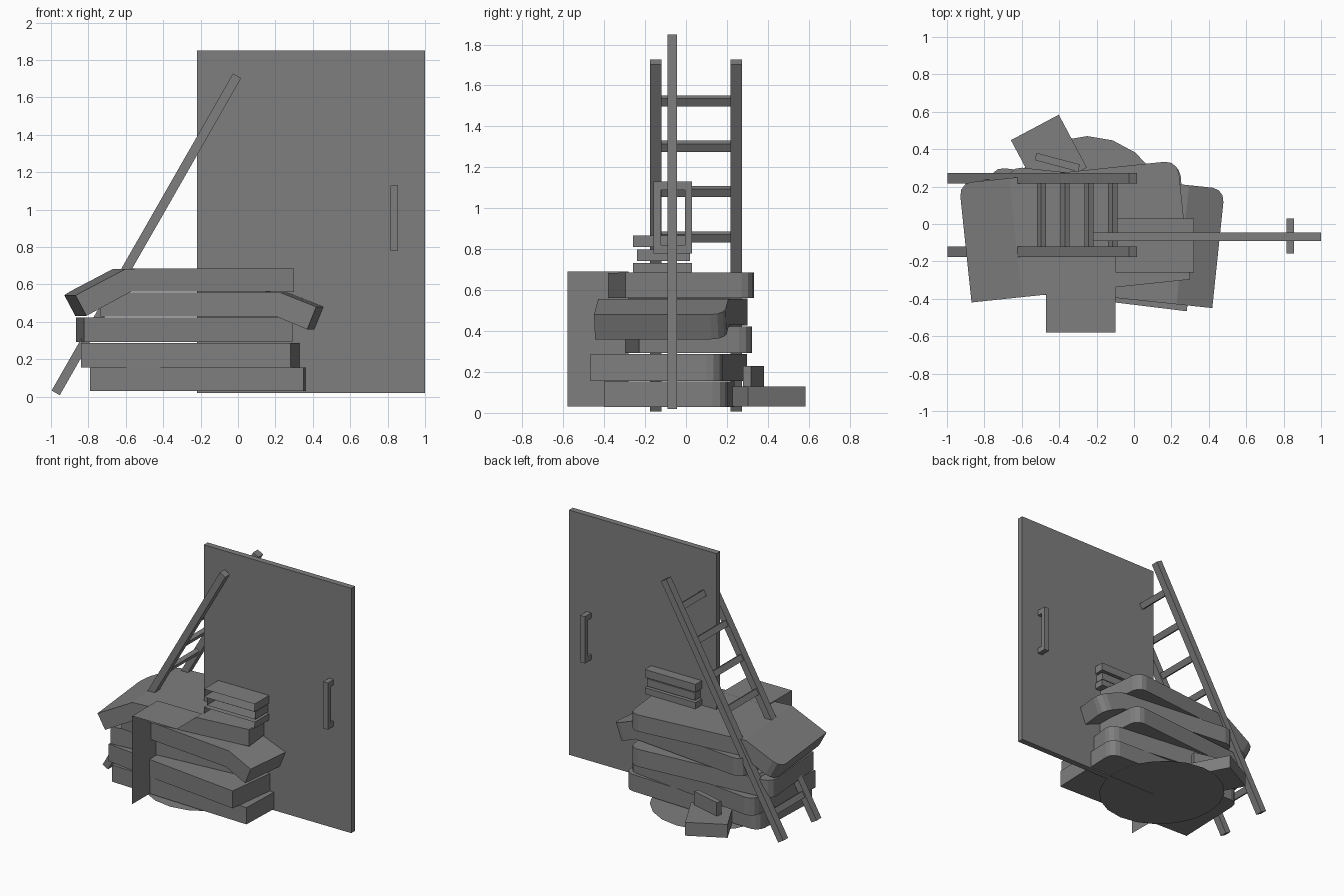
import bpy, bmesh, math
from mathutils import Vector, Matrix

old = bpy.data.objects.get("Cube")
if old:
    bpy.data.objects.remove(old)

grey = bpy.data.materials.new("plain_grey")
grey.use_nodes = True
tone = (0.21, 0.21, 0.21, 1)
grey.diffuse_color = tone
grey.node_tree.nodes["Principled BSDF"].inputs["Base Color"].default_value = tone


def finish(name, bm, loc=(0, 0, 0), turn=0, lean=0):
    mesh = bpy.data.meshes.new(name)
    bm.to_mesh(mesh)
    bm.free()
    mesh.materials.append(grey)
    ob = bpy.data.objects.new(name, mesh)
    ob.location = loc
    ob.rotation_euler = (0, math.radians(lean), math.radians(turn))
    bpy.context.collection.objects.link(ob)
    return ob


def block(size):
    bm = bmesh.new()
    bmesh.ops.create_cube(bm, size=1)
    bmesh.ops.scale(bm, vec=size, verts=bm.verts)
    return bm


def box(name, x, y, z, turn=0):
    """Box given by its (min, max) on each axis."""
    ranges = (x, y, z)
    size = [b - a for a, b in ranges]
    mid = [(a + b) / 2 for a, b in ranges]
    return finish(name, block(size), mid, turn)


def mattress(name, mid, size, turn, bend=None, angle=0):
    """Slab with rounded back corners; one end may droop past x = bend."""
    bm = block(size)
    back = [e for e in bm.edges
            if all(v.co.y > 0 for v in e.verts)
            and abs(e.verts[0].co.z - e.verts[1].co.z) > 0.01]
    bmesh.ops.bevel(bm, geom=back, offset=0.07, segments=3,
                    profile=0.5, affect='EDGES')
    if bend is not None:
        pivot = Vector((bend, 0, 0))
        bmesh.ops.bisect_plane(bm, geom=bm.verts[:] + bm.edges[:] + bm.faces[:],
                               plane_co=pivot, plane_no=(1, 0, 0))
        side = 1 if bend > 0 else -1
        droop = Matrix.Rotation(math.radians(angle * side), 3, 'Y')
        half = Matrix.Rotation(math.radians(angle * side / 2), 3, 'Y')
        for v in bm.verts:
            past = (v.co.x - bend) * side
            if past > 0.001:
                v.co = pivot + droop @ (v.co - pivot)
            elif past > -0.001:
                v.co = pivot + half @ (v.co - pivot)
    return finish(name, bm, mid, turn)


def book(name, x, y, z, turn=0, open_front=True):
    """Book whose cover is turned inside out on top."""
    ranges = (x, y, z)
    bm = block([b - a for a, b in ranges])
    bm.normal_update()
    top = [f for f in bm.faces if f.normal.z > 0.9]
    front = [f for f in bm.faces if f.normal.y < -0.9]
    bmesh.ops.reverse_faces(bm, faces=top)
    if open_front:
        bmesh.ops.delete(bm, geom=front, context='FACES')
    return finish(name, bm, [(a + b) / 2 for a, b in ranges], turn)


# Rug under the pile
rug = bmesh.new()
bmesh.ops.create_circle(rug, cap_ends=True, segments=20, radius=0.46)
bmesh.ops.scale(rug, vec=(0.95, 1, 1), verts=rug.verts)
finish("rug", rug, (-0.25, 0.01, 0.022))

# Pile of mattresses, bottom to top
mattress("mattress_1", (-0.21, -0.08, 0.092), (1.14, 0.6, 0.125), -2)
mattress("mattress_2", (-0.24, -0.08, 0.222), (1.13, 0.64, 0.13), -7)
mattress("mattress_3", (-0.29, 0, 0.357), (1.12, 0.56, 0.13), 5)
mattress("mattress_4", (-0.13, -0.07, 0.493), (1.15, 0.64, 0.13), -6, 0.38, 22)
mattress("mattress_5", (-0.32, -0.04, 0.623), (1.18, 0.64, 0.125), 6, -0.3, 28)

# Folded sheet at the front: a top and a left wall
sheet = bmesh.new()
x0, x1, y0, y1, z0, z1 = -0.47, -0.1, -0.58, -0.28, 0.03, 0.69
top = [sheet.verts.new(p) for p in
       ((x0, y0, z1), (x0, y1, z1), (x1, y1, z1), (x1, y0, z1))]
low = [sheet.verts.new(p) for p in ((x0, y1, z0), (x0, y0, z0))]
sheet.faces.new(top)
sheet.faces.new((top[1], top[0], low[1], low[0]))
finish("folded_sheet", sheet)

# Books on top of the pile
book("book_low", (-0.1, 0.32), (-0.26, 0.03), (0.685, 0.732))
book("book_middle", (-0.09, 0.31), (-0.24, 0.02), (0.742, 0.798))
book("book_high", (-0.1, 0.32), (-0.26, 0.03), (0.81, 0.868))

# Books behind the pile
book("book_floor", (-0.6, -0.31), (0.215, 0.535), (0.03, 0.13), 28, False)
box("book_leaning", (-0.53, -0.29), (0.31, 0.35), (0.13, 0.23), -15)

# Door with a handle on both sides
box("door", (-0.22, 1), (-0.09, -0.045), (0.02, 1.85))
for side, wall, tip in (("front", -0.09, -0.158), ("back", -0.045, 0.03)):
    inner = tip + math.copysign(0.035, wall - tip)
    box(side + "_handle_grip", (0.815, 0.855), sorted((tip, inner)), (0.78, 1.13))
    for end, z in (("lower", 0.78), ("upper", 1.09)):
        box(side + "_handle_" + end, (0.815, 0.855), sorted((wall, inner)),
            (z, z + 0.04))

# Ladder leaning over the pile
foot, head = Vector((-0.975, 0, 0.02)), Vector((-0.005, 0, 1.715))
run = head - foot
lean = math.degrees(math.atan2(run.x, run.z))
for side, y in (("front", -0.148), ("back", 0.245)):
    mid = (foot + head) / 2
    mid.y = y
    finish("ladder_rail_" + side, block((0.05, 0.056, run.length)), mid, 0, lean)
for i in range(7):
    z = 1.525 - 0.222 * i
    spot = foot + run * ((z - foot.z) / run.z)
    spot.y = 0.05
    finish("ladder_rung_%d" % (i + 1), block((0.03, 0.35, 0.045)), spot, 0, lean)
